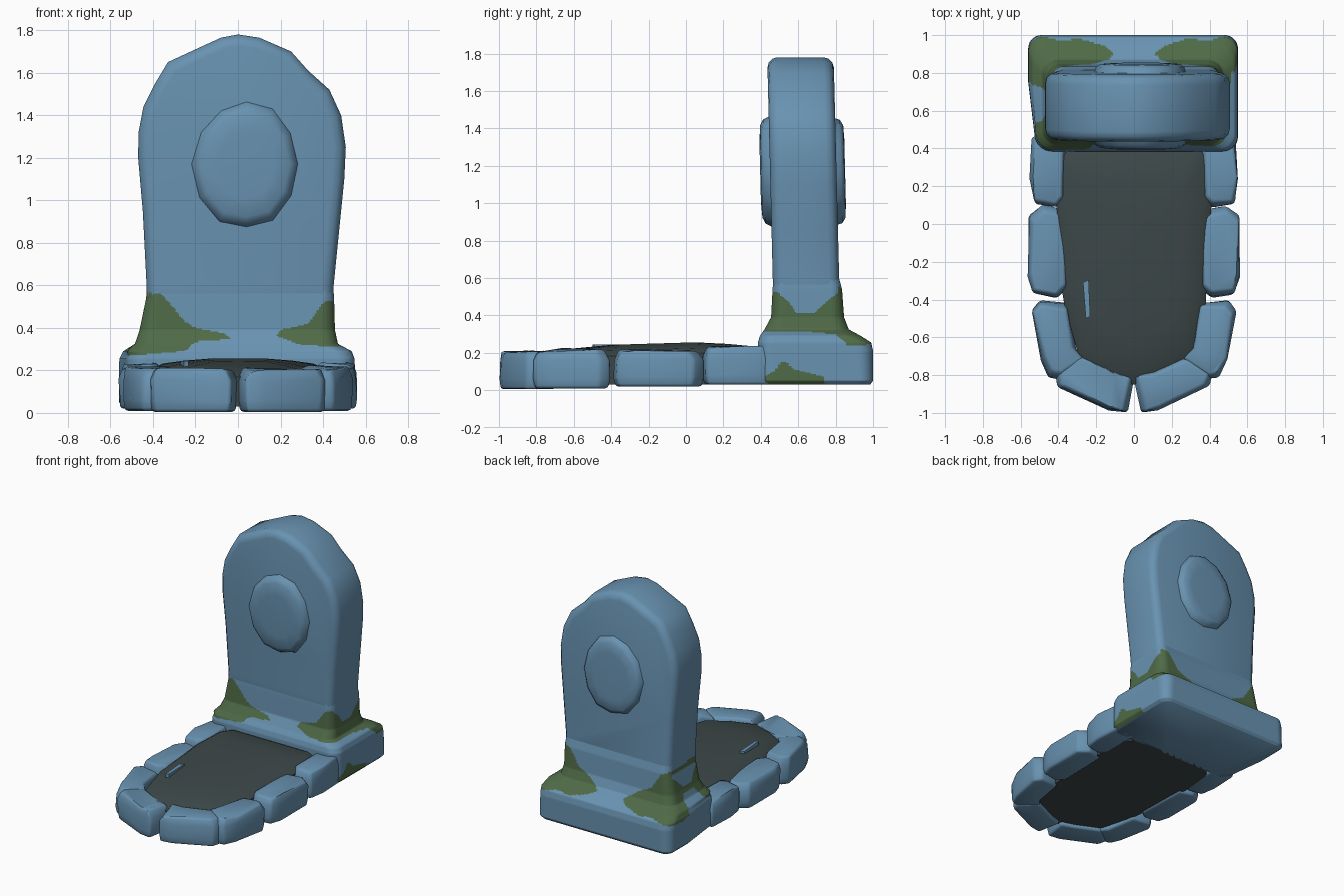
import bpy, bmesh, math, random

if "Cube" in bpy.data.objects:
    bpy.data.objects.remove(bpy.data.objects["Cube"])
random.seed(4)

def material(name, rgb):
    m = bpy.data.materials.new(name)
    m.diffuse_color = (*rgb, 1)
    m.use_nodes = True
    m.node_tree.nodes["Principled BSDF"].inputs["Base Color"].default_value = m.diffuse_color
    return m

STONE = material("blue_stone", (0.14, 0.29, 0.44))
MOSS = material("green_moss", (0.078, 0.145, 0.062))
SOIL = material("dark_soil", (0.047, 0.065, 0.066))

def finish(name, bm, mats, angle=45, bevel=0, seg=2):
    bmesh.ops.recalc_face_normals(bm, faces=bm.faces)
    me = bpy.data.meshes.new(name)
    bm.to_mesh(me)
    bm.free()
    ob = bpy.data.objects.new(name, me)
    bpy.context.collection.objects.link(ob)
    for m in mats:
        me.materials.append(m)
    bpy.ops.object.select_all(action='DESELECT')
    bpy.context.view_layer.objects.active = ob
    ob.select_set(True)
    if bevel:
        mod = ob.modifiers.new("Bevel", 'BEVEL')
        mod.width, mod.segments = bevel, seg
        mod.limit_method, mod.angle_limit = 'ANGLE', math.radians(40)
        bpy.ops.object.modifier_apply(modifier="Bevel")
    bpy.ops.object.shade_smooth_by_angle(angle=math.radians(angle))
    return ob

def loft(name, rings, mat=STONE, **kw):
    """Closed solid through matching loops of 3D points."""
    bm = bmesh.new()
    loops = [[bm.verts.new(p) for p in r] for r in rings]
    bm.faces.new(loops[0])
    bm.faces.new(loops[-1])
    for a, b in zip(loops, loops[1:]):
        for i in range(len(a)):
            j = (i + 1) % len(a)
            bm.faces.new((a[i], a[j], b[j], b[i]))
    return finish(name, bm, [mat], **kw)

def interp(table, t):
    if t <= table[0][0]:
        return table[0][1]
    for (a, u), (b, v) in zip(table, table[1:]):
        if t <= b:
            return u + (v - u) * (t - a) / (b - a)
    return table[-1][1]

def lean(z):
    return -0.03 * (z - 0.55) / 1.2

# --- Upright headstone: arched outline, thick and bevelled, leaning a little
arch = [(-.43, .45), (-.43, .6), (-.448, .95), (-.47, 1.2), (-.468, 1.32), (-.445, 1.44),
        (-.39, 1.55), (-.33, 1.65), (-.2, 1.71), (-.08, 1.765), (.0, 1.78), (.1, 1.765),
        (.25, 1.70), (.33, 1.61), (.43, 1.52), (.485, 1.4), (.507, 1.25), (.50, 1.1),
        (.475, .85), (.45, .6), (.45, .45)]
loft("headstone", [[(x, y + lean(z), z) for x, z in arch] for y in (.465, .82)],
     bevel=.055, seg=3, angle=50)

# --- Worn raised round patches swelling gently from front and back
disc = []
for i in range(12):
    t = 2 * math.pi * i / 12
    r = random.uniform(.95, 1.05)
    disc.append((.245 * r * math.cos(t), .3 * r * math.sin(t)))
for name, steps in (("front_swelling", ((.47, 1.02), (.435, .96), (.418, .85), (.412, .55))),
                    ("back_swelling", ((.80, 1.0), (.845, .95), (.862, .85), (.866, .6)))):
    loft(name, [[(.04 + k * x, y + lean(1.17 + z * k), 1.17 + k * z) for x, z in disc]
                for y, k in steps], angle=75)

# --- Plinth flaring up into the headstone: z, x0, x1, y0, y1, corner radius
KEYS = [(.03, -.54, .53, .40, .985, .06), (.05, -.56, .55, .39, 1.0, .07),
        (.21, -.56, .55, .385, 1.0, .08), (.255, -.558, .548, .385, .99, .08),
        (.29, -.54, .535, .395, .935, .08), (.325, -.485, .47, .42, .87, .08),
        (.39, -.463, .456, .455, .845, .07), (.54, -.432, .452, .463, .834, .06),
        (.63, -.427, .445, .47, .81, .055)]

def ring(z, x0, x1, y0, y1, r):
    corners = [(x1 - r, y0 + r, -90), (x1 - r, y1 - r, 0),
               (x0 + r, y1 - r, 90), (x0 + r, y0 + r, 180)]
    pts = []
    for k, (cx, cy, a0) in enumerate(corners):
        arc = [(cx + r * math.cos(math.radians(a0 + a)), cy + r * math.sin(math.radians(a0 + a)))
               for a in range(0, 91, 10)]
        nx, ny, na = corners[(k + 1) % 4]
        end = (nx + r * math.cos(math.radians(na)), ny + r * math.sin(math.radians(na)))
        n = 32 if k % 2 == 0 else 80
        pts += arc[:-1]
        pts += [(arc[-1][0] + (end[0] - arc[-1][0]) * i / n,
                 arc[-1][1] + (end[1] - arc[-1][1]) * i / n) for i in range(n)]
    # the left side of the block narrows towards the front
    taper = .12 * min(1, max(0, (.32 - z) / .05))
    return [(x + (taper * max(0, .75 - y) if x < -.4 else 0), y, z) for x, y in pts]

# Moss limits: upper and lower height along each side
FRONT_L = [(.04, .355), (.07, .375), (.2, .4), (.25, .43), (.36, .56), (.43, .57)]
FRONT_R = [(.18, .36), (.2, .39), (.33, .42), (.4, .52), (.45, .53)]
LOW_L = [(.04, .35), (.1, .34), (.2, .335), (.25, .29), (.5, .27)]
LOW_R = [(.18, .36), (.3, .32), (.5, .31)]
SIDE = [(.45, .55), (.48, .53), (.55, .47), (.59, .41), (.68, .41), (.78, .50), (.85, .55)]
SIDE_LOW = [(.42, .31), (.62, .315), (.80, .30), (.84, .26), (.92, .23), (.98, .22)]
LEFT_LOW = [(.42, .26), (.52, .28), (.58, .37), (.70, .37), (.76, .25), (.98, .21)]
PATCH = [(.41, .07), (.47, .10), (.52, .16), (.58, .11), (.74, .07), (.75, 0)]
BACK = [(.10, .30), (.2, .37), (.3, .42), (.38, .54), (.45, .56)]
BACK_LOW = [(.10, .31), (.16, .285), (.3, .258), (.38, .27), (.55, .24)]

def mossy(c):
    x, y, z = c
    u = abs(x)
    if z < .2:
        return x > .5 and .41 < y < .75 and z < interp(PATCH, y)
    if u > .435 and .44 < y < .86:                       # flanks
        return interp(SIDE_LOW if x > 0 else LEFT_LOW, y) < z < interp(SIDE, y)
    if y < .6:                                           # front corners
        top, low = (FRONT_L, LOW_L) if x < 0 else (FRONT_R, LOW_R)
        return u > top[0][0] and interp(low, u) < z < interp(top, u)
    return u > .1 and interp(BACK_LOW, u) < z < interp(BACK, u)

rows = []
for a, b in zip(KEYS, KEYS[1:]):
    n = max(6, int((b[0] - a[0]) / .007))
    rows += [[p + (q - p) * i / n for p, q in zip(a, b)] for i in range(n)]
rows.append(KEYS[-1])
plinth = loft("mossy_plinth", [ring(*r) for r in rows], angle=60)
plinth.data.materials.append(MOSS)
for f in plinth.data.polygons:
    f.material_index = int(len(f.vertices) == 4 and mossy(f.center))

# --- Border stones around the grave: plan outlines, rough rounded blocks
def border_stone(name, plan, z0, z1):
    cx = sum(p[0] for p in plan) / len(plan)
    cy = sum(p[1] for p in plan) / len(plan)
    rings = []
    for z, k, jit in ((z0, .95, 0), (z0 + .05, 1, .004), (z1 - .06, 1, .006), (z1 - .01, .88, .012)):
        rings.append([(cx + (x - cx) * k + random.uniform(-jit, jit),
                       cy + (y - cy) * k + random.uniform(-jit, jit),
                       z + random.uniform(-jit, jit)) for x, y in plan])
    loft(name, rings, bevel=.015, seg=2, angle=50)

SIDES = {
    "border_stone_back": ([(.36, .14), (.41, .09), (.53, .11), (.55, .24), (.54, .46), (.36, .46)], .03, .24),
    "border_stone_middle": ([(.35, -.34), (.41, -.39), (.53, -.37), (.558, -.28), (.558, .04), (.48, .1), (.36, .07)], .02, .22),
    "border_stone_front": ([(.25, -.73), (.39, -.82), (.45, -.81), (.49, -.72), (.54, -.46), (.5, -.405), (.35, -.42), (.31, -.66)], .01, .22),
    "border_stone_foot": ([(.0, -.81), (.035, -1.0), (.13, -.985), (.40, -.86), (.42, -.79), (.29, -.69), (.1, -.78)], .005, .215),
}
for name, (plan, z0, z1) in SIDES.items():
    for side, s in (("left", -1), ("right", 1)):
        border_stone(name + "_" + side, [(s * x, y) for x, y in plan], z0, z1)

# --- Mounded soil filling the border
edge = [(-.41, .1), (-.39, .34), (-.33, .42), (.33, .42), (.39, .34), (.41, .1), (.385, -.3),
        (.38, -.42), (.32, -.69), (.17, -.79), (0, -.85), (-.17, -.79), (-.29, -.71), (-.37, -.42), (-.39, -.3)]
def soil_ring(k, drop):
    return [(x * k, -.15 + (y + .15) * k,
             .215 + .03 * (-.15 + (y + .15) * k) + .045 * (1 - k * k) - drop) for x, y in edge]
loft("soil_mound", [[(x * .97, y, .03) for x, y in edge]] +
     [soil_ring(k, d) for k, d in ((1, .02), (.9, 0), (.65, 0), (.35, 0))], SOIL, angle=50)

# --- Small stone chip poking out of the soil
chip = [(-.27, -.31), (-.24, -.295), (-.232, -.49), (-.255, -.5)]
loft("stone_chip", [[(x, y, z) for x, y in chip] for z in (.18, .245)])
